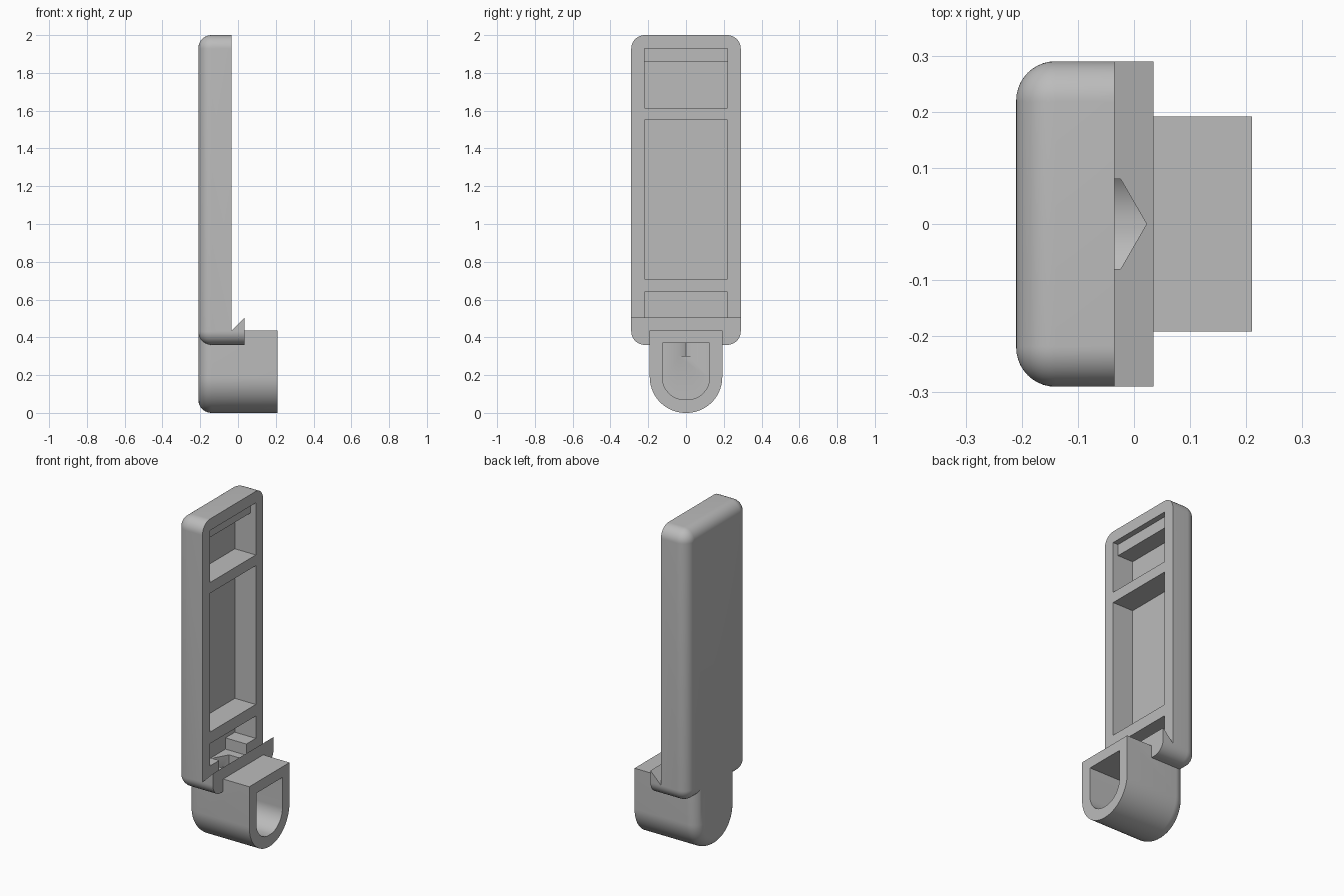
import bpy, bmesh
from math import sin, cos, pi, radians

cube = bpy.data.objects.get("Cube")
if cube:
    bpy.data.objects.remove(cube, do_unlink=True)

grey = bpy.data.materials.new("plain grey")
grey.use_nodes = True
grey.diffuse_color = (0.5, 0.5, 0.5, 1)
grey.node_tree.nodes["Principled BSDF"].inputs["Base Color"].default_value = (0.5, 0.5, 0.5, 1)


def outline(hw, z0, z1, rb, rt, n=12):
    """Rounded (y, z) outline with separate bottom and top corner radii."""
    pts = []
    corners = ((hw, z0, rb, -pi / 2), (hw, z1, rt, 0),
               (-hw, z1, rt, pi / 2), (-hw, z0, rb, pi))
    for y, z, r, start in corners:
        if r == 0:
            pts.append((y, z))
            continue
        cy = y - r if y > 0 else y + r
        cz = z + r if z == z0 else z - r
        for i in range(n + 1):
            a = start + pi / 2 * i / n
            pts.append((cy + r * cos(a), cz + r * sin(a)))
    return pts


def loft(name, rings):
    """Closed solid through rings of 3D points."""
    bm = bmesh.new()
    loops = [[bm.verts.new(p) for p in ring] for ring in rings]
    n = len(loops[0])
    for a, b in zip(loops, loops[1:]):
        for i in range(n):
            j = (i + 1) % n
            bm.faces.new((a[i], a[j], b[j], b[i]))
    bm.faces.new(loops[0])
    bm.faces.new(loops[-1])
    bmesh.ops.recalc_face_normals(bm, faces=bm.faces)
    mesh = bpy.data.meshes.new(name)
    bm.to_mesh(mesh)
    bm.free()
    mesh.materials.append(grey)
    ob = bpy.data.objects.new(name, mesh)
    bpy.context.collection.objects.link(ob)
    return ob


def along_x(name, sections):
    return loft(name, [[(x, y, z) for y, z in pts] for x, pts in sections])


def box(name, x0, x1, hw, z0, z1):
    pts = outline(hw, z0, z1, 0, 0)
    return along_x(name, [(x0, pts), (x1, pts)])


def combine(target, other, operation):
    mod = target.modifiers.new(other.name, 'BOOLEAN')
    mod.operation = operation
    mod.solver = 'EXACT'
    mod.object = other
    bpy.context.view_layer.objects.active = target
    bpy.ops.object.modifier_apply(modifier=mod.name)
    bpy.data.objects.remove(other, do_unlink=True)


BACK, FACE, LIP, END = -0.21, -0.035, 0.035, 0.21
R = 0.07
# (x, inset) pairs of the quarter-round on the back edge
fillet = [(BACK + R * (1 - cos(a)), R * (1 - sin(a)))
          for a in (pi / 2 * i / 10 for i in range(11))]

# Long housing, including the thickness of the lower lip
housing = along_x("housing", [
    (x, outline(0.29 - d, 0.36 + d, 2 - d, R - d + 0.002, R - d + 0.002))
    for x, d in fillet + [(LIP, 0)]])

# U-shaped socket under the housing
socket = along_x("socket", [
    (x, outline(0.192 - d, d, 0.435, 0.19 - d, 0, 20))
    for x, d in fillet + [(END, 0)]])
combine(housing, socket, 'UNION')

# Space in front of the housing, leaving the lip with its sloped groove
wedge = [(FACE, 0.435), (LIP + 0.03, 0.535), (LIP + 0.03, 2.1), (FACE, 2.1)]
front_space = loft("front_space", [[(x, y, z) for x, z in wedge] for y in (-0.4, 0.4)])
combine(housing, front_space, 'DIFFERENCE')

# Pockets in the front face; the top one has a shallow step above it
pocket_back = -0.175
cutters = [
    box("top_pocket", pocket_back, 0.02, 0.22, 1.615, 1.86),
    box("top_step", -0.07, 0.02, 0.22, 1.80, 1.93),
    box("long_pocket", pocket_back, 0.02, 0.22, 0.71, 1.55),
    box("low_pocket", pocket_back, FACE + 0.001, 0.22, 0.505, 0.64),
    box("trough", pocket_back, FACE + 0.001, 0.13, 0.437, 0.55),
]

# Socket bore, open at the front
bore = outline(0.125, 0.07, 0.37, 0.118, 0, 20)
cutters.append(along_x("bore", [(-0.14, bore), (0.3, bore)]))

# Vertical hexagonal hole between the trough and the bore
hexagon = [(-0.07 + 0.0924 * cos(radians(a)), 0.0924 * sin(radians(a)))
           for a in range(0, 360, 60)]
cutters.append(loft("hex_hole", [[(x, y, z) for x, y in hexagon] for z in (0.3, 0.53)]))

for cutter in cutters:
    combine(housing, cutter, 'DIFFERENCE')

bpy.ops.object.select_all(action='DESELECT')
housing.select_set(True)
bpy.context.view_layer.objects.active = housing
bpy.ops.object.shade_smooth_by_angle(angle=radians(30))
